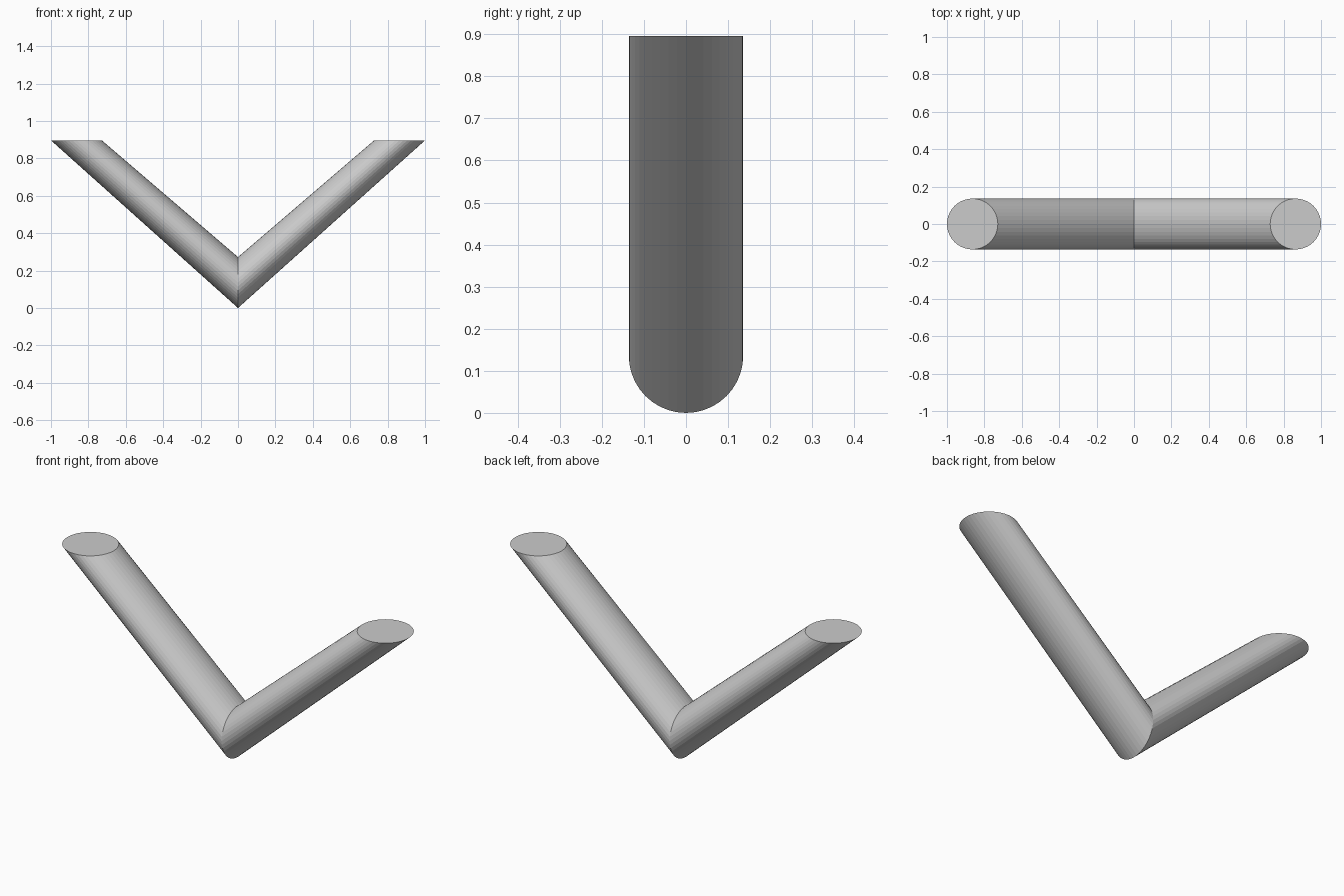
import bpy, bmesh
from math import sin, cos, tau

if "Cube" in bpy.data.objects:
    bpy.data.objects.remove(bpy.data.objects["Cube"])

SIDES = 40
RADIUS = 0.136
HEIGHT = 0.896


def ring(bm, place):
    return [bm.verts.new(place(RADIUS * cos(tau * i / SIDES), RADIUS * sin(tau * i / SIDES)))
            for i in range(SIDES)]


bm = bmesh.new()

# Right arm: upright circle at the mitre joint, level circle at the tip
joint = ring(bm, lambda a, b: (0, b, RADIUS - a))
tip = ring(bm, lambda a, b: (1 - RADIUS + a, b, HEIGHT))
for i in range(SIDES):
    j = (i + 1) % SIDES
    bm.faces.new((joint[i], joint[j], tip[j], tip[i]))
bm.faces.new(tip)
bmesh.ops.recalc_face_normals(bm, faces=bm.faces)
cap = max(bm.faces, key=lambda f: len(f.verts))
if cap.normal.z < 0:
    bmesh.ops.reverse_faces(bm, faces=bm.faces)

mesh = bpy.data.meshes.new("v_tube")
bm.to_mesh(mesh)
bm.free()
tube = bpy.data.objects.new("v_tube", mesh)
bpy.context.collection.objects.link(tube)

# Left arm, welded along the joint
mirror = tube.modifiers.new("left_arm", 'MIRROR')
mirror.use_axis[0] = True
mirror.use_clip = True
mirror.merge_threshold = 0.001
